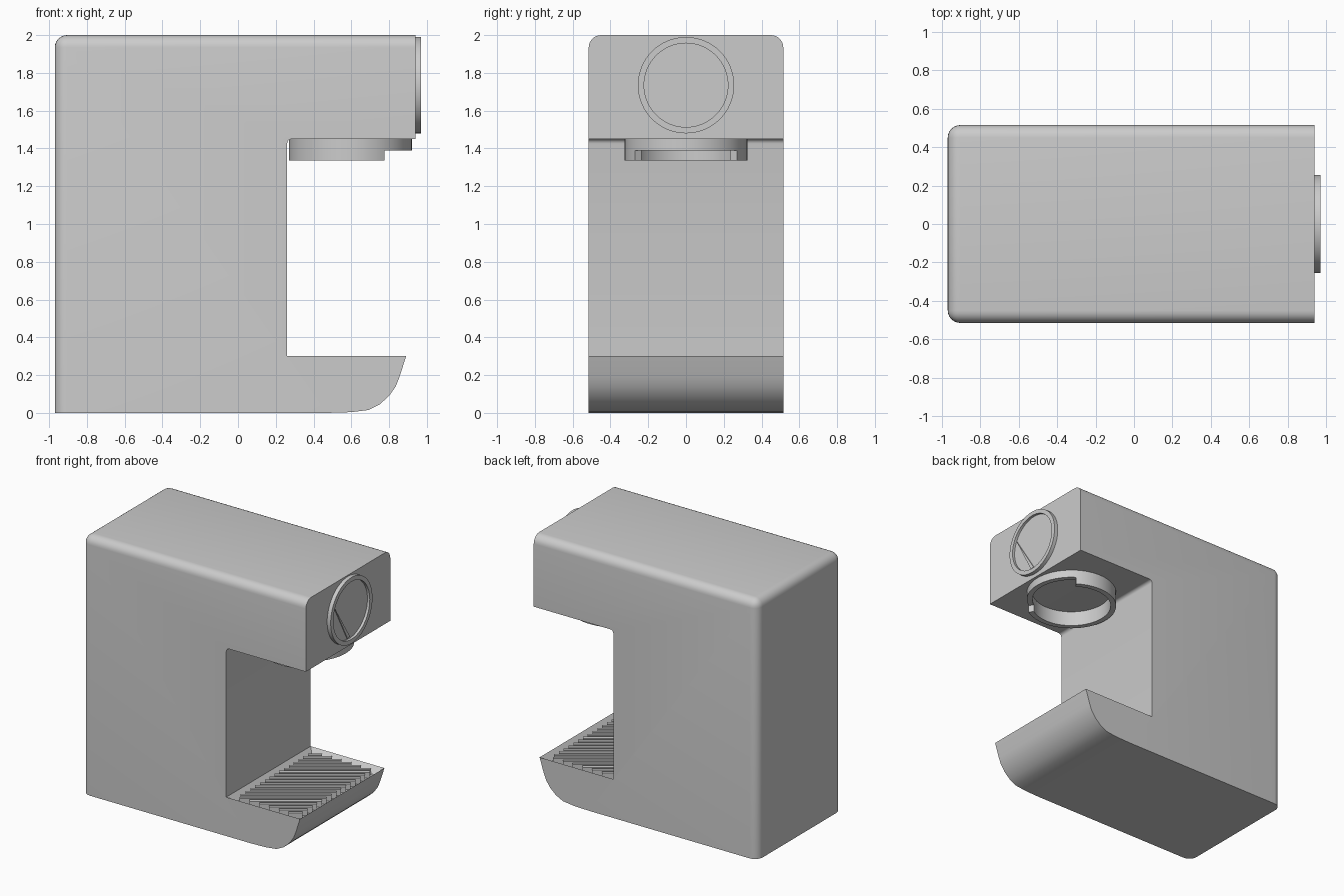
import bpy, bmesh, math
from mathutils import Vector

if "Cube" in bpy.data.objects:
    bpy.data.objects.remove(bpy.data.objects["Cube"])


def finish(bm, name):
    bmesh.ops.recalc_face_normals(bm, faces=bm.faces)
    me = bpy.data.meshes.new(name)
    bm.to_mesh(me)
    bm.free()
    ob = bpy.data.objects.new(name, me)
    bpy.context.collection.objects.link(ob)
    bpy.ops.object.select_all(action='DESELECT')
    ob.select_set(True)
    bpy.context.view_layer.objects.active = ob
    bpy.ops.object.shade_smooth_by_angle(angle=math.radians(32))
    return ob


def prism(bm, pts, place, lo, hi):
    """Extrude a 2D outline from lo to hi; place(u, v, h) gives the 3D point."""
    a = [bm.verts.new(place(u, v, lo)) for u, v in pts]
    b = [bm.verts.new(place(u, v, hi)) for u, v in pts]
    n = len(pts)
    bm.faces.new(a)
    bm.faces.new(b[::-1])
    for i in range(n):
        j = (i + 1) % n
        bm.faces.new((a[i], a[j], b[j], b[i]))


def ring(bm, r_in, r_out, place, lo, hi, start=0.0, end=2 * math.pi, n=64):
    """Rectangular-section ring, or an arc of one with closed ends."""
    full = end - start > 2 * math.pi - 1e-4
    section = ((r_in, lo), (r_out, lo), (r_out, hi), (r_in, hi))
    rows = []
    for i in range(n if full else n + 1):
        t = start + (end - start) * i / n
        rows.append([bm.verts.new(place(r * math.cos(t), r * math.sin(t), h))
                     for r, h in section])
    for i in range(n):
        p, q = rows[i], rows[(i + 1) % len(rows)]
        for k in range(4):
            m = (k + 1) % 4
            bm.faces.new((p[k], p[m], q[m], q[k]))
    if not full:
        bm.faces.new(rows[0])
        bm.faces.new(rows[-1])


def along_y(u, v, h): return (u, h, v)
def on_front(u, v, h): return (h, u, 1.735 + v)
def under_head(u, v, h): return (0.595 + u, v, h)
def flat(u, v, h): return (u, v, h)


# Body: C-shaped side profile, rounded top and back edges, sunken tray
W = 0.515
fillet = [(0.285 - 0.025 * math.cos(t), 1.425 + 0.025 * math.sin(t))
          for t in (i * math.pi / 8 for i in range(5))]
profile = [(-0.97, 0), (0.47, 0), (0.60, 0.004), (0.69, 0.015), (0.75, 0.045),
           (0.80, 0.09), (0.835, 0.14), (0.855, 0.19), (0.89, 0.3), (0.26, 0.3)]
profile += fillet + [(0.94, 1.45), (0.94, 2.0), (-0.97, 2.0)]
bm = bmesh.new()
prism(bm, profile, along_y, -W, W)
bmesh.ops.recalc_face_normals(bm, faces=bm.faces)


def rounded(e):
    p, q = (v.co for v in e.verts)
    top = p.z > 1.99 and q.z > 1.99
    back = p.x < -0.96 and q.x < -0.96
    bottom = p.z < 0.01 and q.z < 0.01
    front = p.x > 0.93 and q.x > 0.93
    return (top or back) and not bottom and not front


bmesh.ops.bevel(bm, geom=[e for e in bm.edges if rounded(e)], offset=0.065,
                offset_type='OFFSET', segments=6, profile=0.5, affect='EDGES')
tray = [f for f in bm.faces if all(abs(v.co.z - 0.3) < 1e-4 for v in f.verts)]
bmesh.ops.inset_region(bm, faces=tray, thickness=0.06)
for v in tray[0].verts:
    v.co.z -= 0.05
finish(bm, "body")

# Drip grate: diagonal slats clipped to the tray opening
x0, x1, y0, y1 = 0.315, 0.835, -0.46, 0.46
ang = math.radians(35)
d = Vector((math.cos(ang), math.sin(ang)))
nrm = Vector((-d.y, d.x))
mid = Vector(((x0 + x1) / 2, 0))
bm = bmesh.new()
for k in range(-11, 12):
    c = mid + nrm * (k * 0.048)
    tx = sorted(((x0 - c.x) / d.x, (x1 - c.x) / d.x))
    ty = sorted(((y0 - c.y) / d.y, (y1 - c.y) / d.y))
    a, b = max(tx[0], ty[0]), min(tx[1], ty[1])
    if b - a < 0.03:
        continue
    p, q, s = c + d * a, c + d * b, nrm * 0.013
    prism(bm, [tuple(p - s), tuple(q - s), tuple(q + s), tuple(p + s)],
          flat, 0.252, 0.296)
finish(bm, "drip_grate")

# Brew head: full collar with a lower lip open at the front
bm = bmesh.new()
ring(bm, 0.285, 0.325, under_head, 1.39, 1.452)
ring(bm, 0.285, 0.325, under_head, 1.335, 1.39,
     math.radians(56), math.radians(304))
finish(bm, "brew_collar")

# Gauge on the front: rim, dial face and needle
bm = bmesh.new()
ring(bm, 0.222, 0.255, on_front, 0.935, 0.97)
finish(bm, "gauge_rim")

bm = bmesh.new()
circle = [(0.224 * math.cos(i * math.pi / 32), 0.224 * math.sin(i * math.pi / 32))
          for i in range(64)]
prism(bm, circle, on_front, 0.935, 0.95)
finish(bm, "gauge_face")

bm = bmesh.new()
prism(bm, [(-0.19, 0.09), (-0.03, -0.21), (0.0, -0.205)], on_front, 0.948, 0.957)
finish(bm, "gauge_needle")
